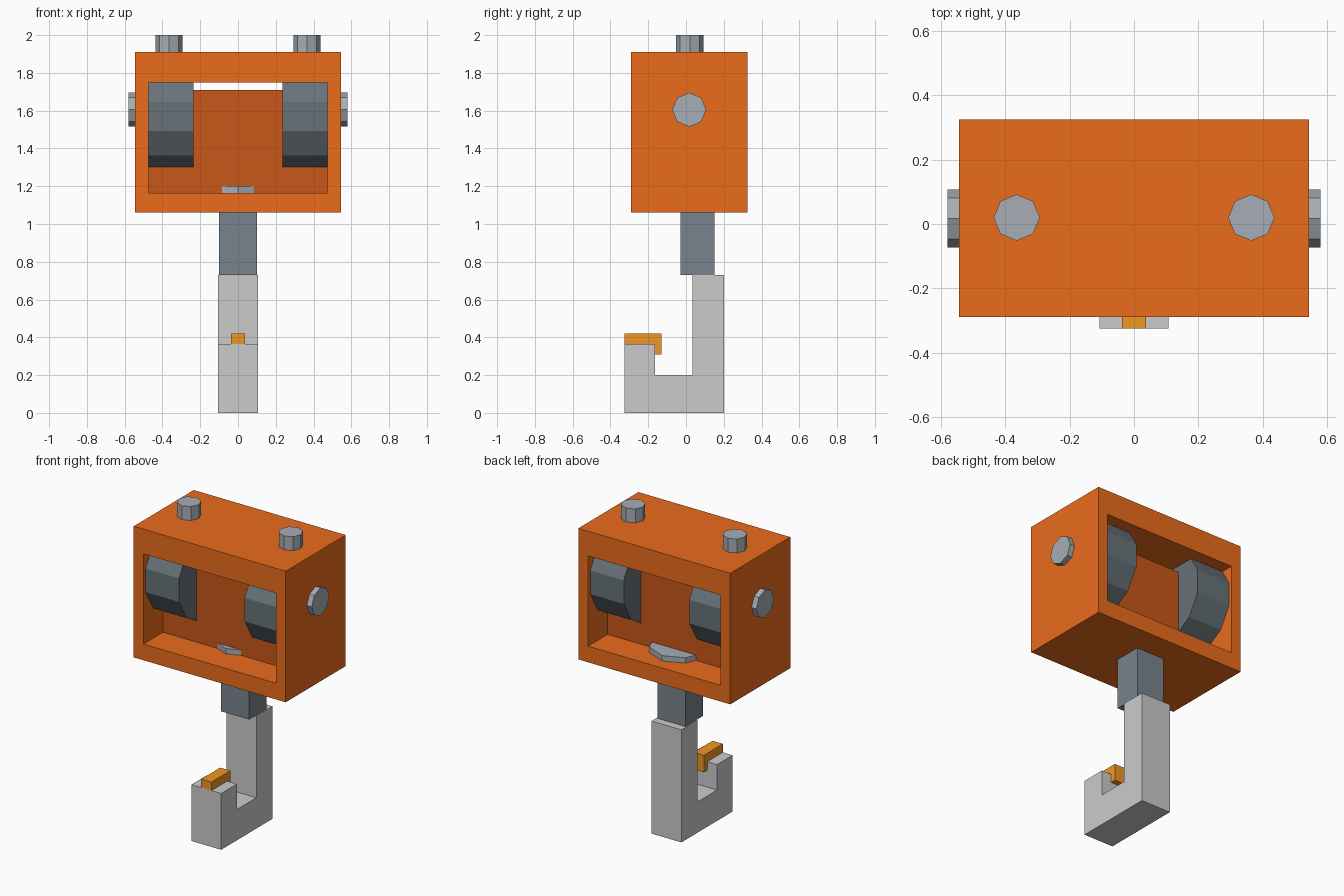
import bpy, bmesh, math
from mathutils import Matrix

if "Cube" in bpy.data.objects:
    bpy.data.objects.remove(bpy.data.objects["Cube"])


def material(name, rgb):
    m = bpy.data.materials.new(name)
    m.diffuse_color = (*rgb, 1)
    m.use_nodes = True
    m.node_tree.nodes["Principled BSDF"].inputs["Base Color"].default_value = m.diffuse_color
    return m


ORANGE = material("orange_paint", (0.83, 0.15, 0.012))
DARK_ORANGE = material("dark_orange_paint", (0.58, 0.095, 0.009))
AMBER = material("amber_paint", (0.87, 0.31, 0.017))
SLATE = material("slate_steel", (0.19, 0.23, 0.27))
SHEAVE = material("dark_steel", (0.14, 0.17, 0.19))
STEEL = material("bolt_steel", (0.38, 0.42, 0.46))


def finish(name, bm, mat=None):
    bmesh.ops.recalc_face_normals(bm, faces=bm.faces)
    me = bpy.data.meshes.new(name)
    bm.to_mesh(me)
    bm.free()
    ob = bpy.data.objects.new(name, me)
    bpy.context.collection.objects.link(ob)
    if mat:
        me.materials.append(mat)
    return ob


def box(name, x, y, z, mat=None):
    bm = bmesh.new()
    bmesh.ops.create_cube(bm, size=1)
    for v in bm.verts:
        v.co = [lo + (c + 0.5) * (hi - lo) for c, (lo, hi) in zip(v.co, (x, y, z))]
    return finish(name, bm, mat)


def prism(name, centre, radius, depth, sides, axis, mat, turn=0.0):
    """Flat-sided cylinder along 'X' or 'Z'."""
    bm = bmesh.new()
    bmesh.ops.create_cone(bm, cap_ends=True, segments=sides,
                          radius1=radius, radius2=radius, depth=depth)
    m = Matrix.Rotation(turn, 4, 'Z')
    if axis == 'X':
        m = Matrix.Rotation(math.pi / 2, 4, 'Y') @ m
    bm.transform(Matrix.Translation(centre) @ m)
    return finish(name, bm, mat)


def side_profile(name, points, half_width, mat=None):
    """Extrude a (y, z) outline across x."""
    bm = bmesh.new()
    face = bm.faces.new([bm.verts.new((-half_width, y, z)) for y, z in points])
    new = bmesh.ops.extrude_face_region(bm, geom=[face])["geom"]
    bmesh.ops.translate(bm, vec=(2 * half_width, 0, 0),
                        verts=[g for g in new if isinstance(g, bmesh.types.BMVert)])
    return finish(name, bm, mat)


# Block frame: rectangular tube open at front and back
bm = bmesh.new()
loops = []
for y in (-0.29, 0.325):
    for w, z0, z1 in ((0.545, 1.06, 1.91), (0.475, 1.165, 1.75)):
        loops.append([bm.verts.new((x, y, z)) for x, z in
                      ((-w, z0), (w, z0), (w, z1), (-w, z1))])
outer_f, inner_f, outer_b, inner_b = loops
for a, b in ((outer_f, inner_f), (inner_f, inner_b), (inner_b, outer_b), (outer_b, outer_f)):
    for i in range(4):
        j = (i + 1) % 4
        bm.faces.new((a[i], a[j], b[j], b[i]))
finish("block_frame", bm, ORANGE)

# Core panel between the sheaves
box("core_panel", (-0.475, 0.475), (-0.09, 0.125), (1.165, 1.71), DARK_ORANGE)

# Sheaves, axle caps and top bolts, mirrored left and right
for side, s in (("left", -1), ("right", 1)):
    prism(side + "_sheave", (s * 0.355, 0.017, 1.57), 0.295, 0.24, 12, 'X',
          SHEAVE, math.pi / 12)
    prism(side + "_axle_cap", (s * 0.555, 0.017, 1.605), 0.09, 0.05, 8, 'X', STEEL)
    prism(side + "_top_bolt", (s * 0.365, 0.02, 1.95), 0.072, 0.10, 8, 'Z', STEEL)

# Swivel shank and its nut on the frame floor
box("shank", (-0.1, 0.1), (-0.03, 0.15), (0.73, 1.17), SLATE)
prism("shank_nut", (0, 0.06, 1.18), 0.185, 0.04, 8, 'Z', STEEL)

# Hook
side_profile("hook", [(-0.325, 0), (0.2, 0), (0.2, 0.73), (0.035, 0.73),
                      (0.035, 0.2), (-0.165, 0.2), (-0.165, 0.365), (-0.325, 0.365)], 0.107)

# Safety latch on the hook tip
side_profile("safety_latch", [(-0.325, 0.365), (-0.165, 0.365), (-0.165, 0.31),
                              (-0.13, 0.31), (-0.13, 0.42), (-0.325, 0.42)], 0.037, AMBER)
